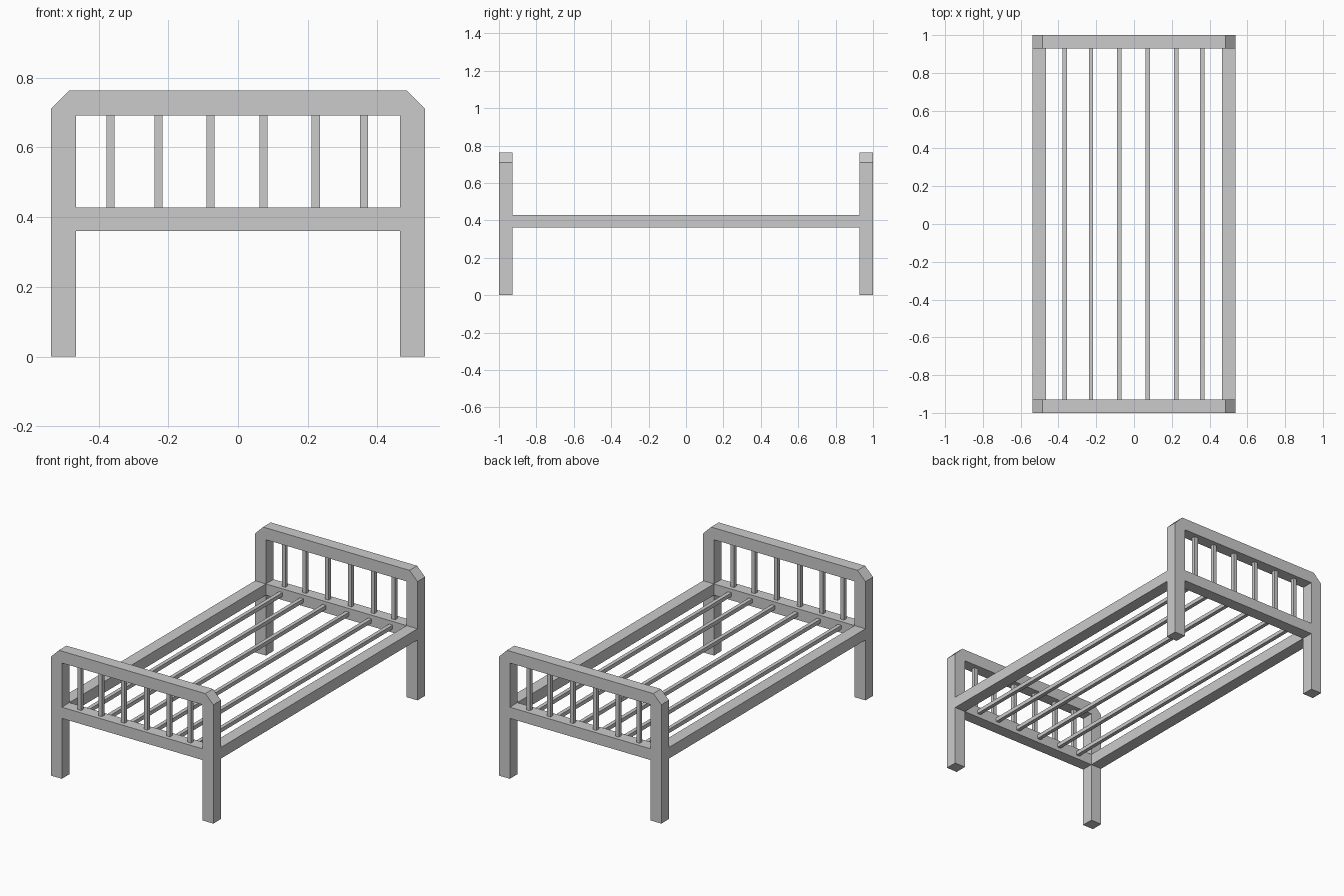
import bpy, bmesh

if "Cube" in bpy.data.objects:
    bpy.data.objects.remove(bpy.data.objects["Cube"])

W, IN = 0.537, 0.465          # outer and inner half width of the end frames
D = 0.072                     # depth of the end frames
TOP, UNDER = 0.763, 0.692     # top rail heights
Z0, Z1 = 0.361, 0.428         # bed rail heights
BAR = 0.023
BAR_X = (-0.366, -0.228, -0.079, 0.073, 0.223, 0.361)


def finish(name, bm):
    bmesh.ops.recalc_face_normals(bm, faces=bm.faces)
    me = bpy.data.meshes.new(name)
    bm.to_mesh(me)
    bm.free()
    ob = bpy.data.objects.new(name, me)
    bpy.context.collection.objects.link(ob)
    return ob


def box(name, x, y, z):
    bm = bmesh.new()
    bmesh.ops.create_cube(bm, size=1)
    for v in bm.verts:
        for i, (a, b) in enumerate((x, y, z)):
            v.co[i] = b if v.co[i] > 0 else a
    return finish(name, bm)


def arch(name, y0, y1):
    half = [(IN, UNDER), (IN, 0), (W, 0), (W, 0.71), (0.484, TOP)]
    outline = half + [(-x, z) for x, z in reversed(half)]
    bm = bmesh.new()
    face = bm.faces.new([bm.verts.new((x, y0, z)) for x, z in outline])
    ext = bmesh.ops.extrude_face_region(bm, geom=[face])
    verts = [g for g in ext["geom"] if isinstance(g, bmesh.types.BMVert)]
    bmesh.ops.translate(bm, verts=verts, vec=(0, y1 - y0, 0))
    return finish(name, bm)


h = BAR / 2
# Headboard and footboard: legs with chamfered top rail, cross rail, spindles
for label, s in (("footboard", -1), ("headboard", 1)):
    y0, y1 = sorted((s, s * (1 - D)))
    yc = (y0 + y1) / 2
    arch(label + "_frame", y0, y1)
    box(label + "_cross_rail", (-IN, IN), (y0, y1), (Z0, Z1))
    for i, x in enumerate(BAR_X):
        box(f"{label}_spindle_{i + 1}", (x - h, x + h), (yc - h, yc + h), (Z1, UNDER))

# Side rails
L = 1 - D
box("left_side_rail", (-W, -IN), (-L, L), (Z0, Z1))
box("right_side_rail", (IN, W), (-L, L), (Z0, Z1))

# Long slats of the bed base
zc = (Z0 + Z1) / 2
for i, x in enumerate(BAR_X):
    box(f"base_slat_{i + 1}", (x - h, x + h), (-L, L), (zc - h, zc + h))
